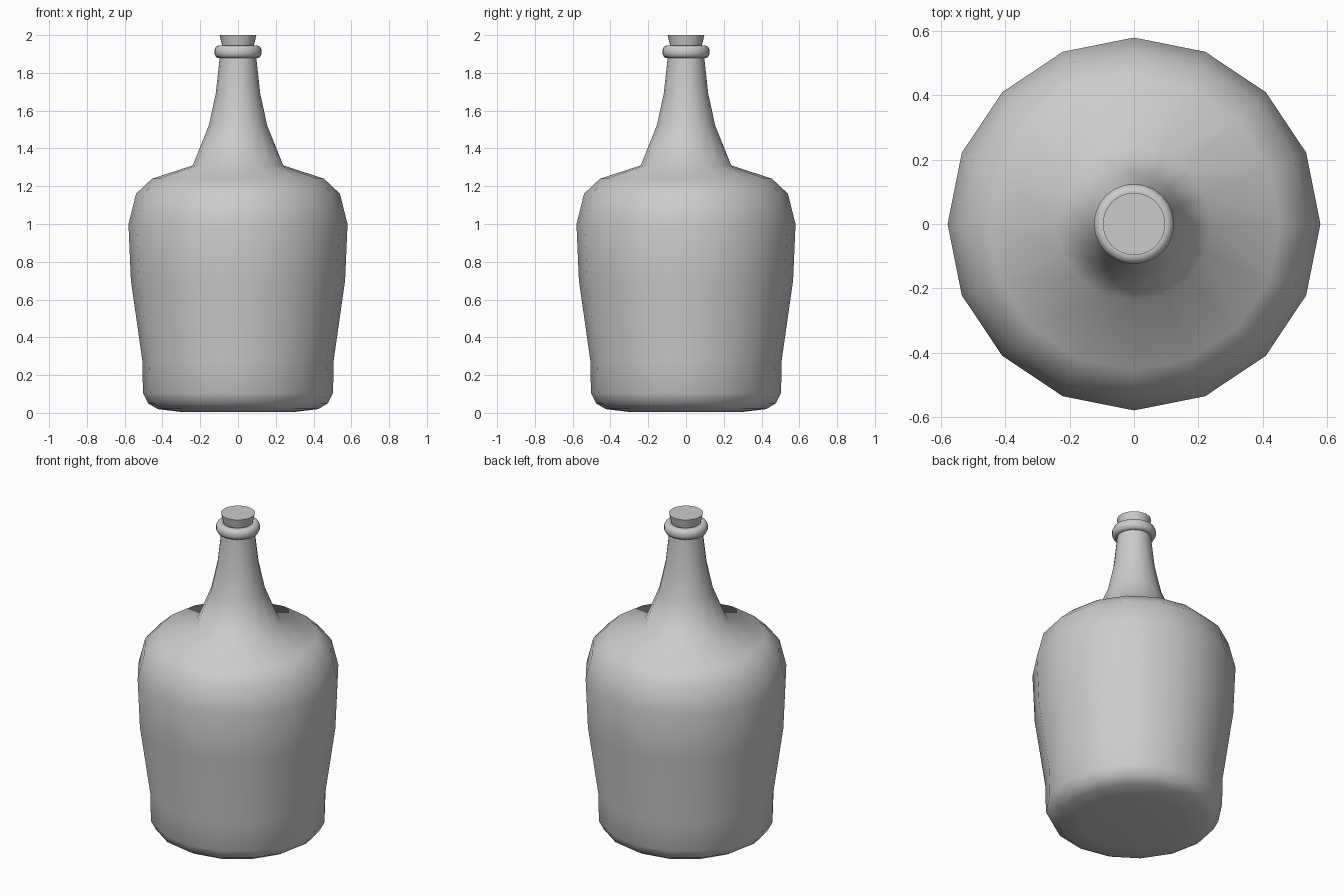
import bpy, bmesh, math

if "Cube" in bpy.data.objects:
    bpy.data.objects.remove(bpy.data.objects["Cube"])


def lathe(name, profile, sides, closed=False, angle=None):
    """Revolve a (radius, z) profile around z; radius 0 becomes a pole."""
    bm = bmesh.new()
    rings = []
    for r, z in profile:
        if r == 0:
            rings.append([bm.verts.new((0, 0, z))] * sides)
        else:
            rings.append([bm.verts.new((r * math.cos(math.tau * i / sides),
                                        r * math.sin(math.tau * i / sides), z))
                          for i in range(sides)])
    pairs = list(zip(rings, rings[1:]))
    if closed:
        pairs.append((rings[-1], rings[0]))
    for a, b in pairs:
        for i in range(sides):
            j = (i + 1) % sides
            bm.faces.new(list(dict.fromkeys((a[i], a[j], b[j], b[i]))))
    bmesh.ops.recalc_face_normals(bm, faces=bm.faces)
    mesh = bpy.data.meshes.new(name)
    bm.to_mesh(mesh)
    bm.free()
    obj = bpy.data.objects.new(name, mesh)
    bpy.context.collection.objects.link(obj)
    bpy.ops.object.select_all(action='DESELECT')
    obj.select_set(True)
    bpy.context.view_layer.objects.active = obj
    if angle is None:
        bpy.ops.object.shade_smooth()
    else:
        bpy.ops.object.shade_smooth_by_angle(angle=math.radians(angle))
    return obj


# Bottle: base, body, shoulder and neck in one smooth 16-sided skin
lathe("bottle", [(0, 0.005), (0.30, 0.005), (0.425, 0.02), (0.475, 0.05), (0.503, 0.105),
                 (0.507, 0.28), (0.567, 0.70), (0.58, 1.0), (0.54, 1.16),
                 (0.455, 1.24), (0.24, 1.31), (0.155, 1.52), (0.118, 1.69),
                 (0.099, 1.86), (0.096, 1.92)], 16)

# Rounded lip ring
lip = [(0.125, 1.900), (0.125, 1.922), (0.117, 1.938), (0.105, 1.944),
       (0.082, 1.944), (0.078, 1.91), (0.085, 1.879), (0.105, 1.879), (0.117, 1.885)]
lathe("lip_ring", lip, 24, closed=True)

# Tapered stopper
lathe("cork", [(0, 1.89), (0.072, 1.89), (0.097, 2.0), (0, 2.0)], 32, angle=30)
